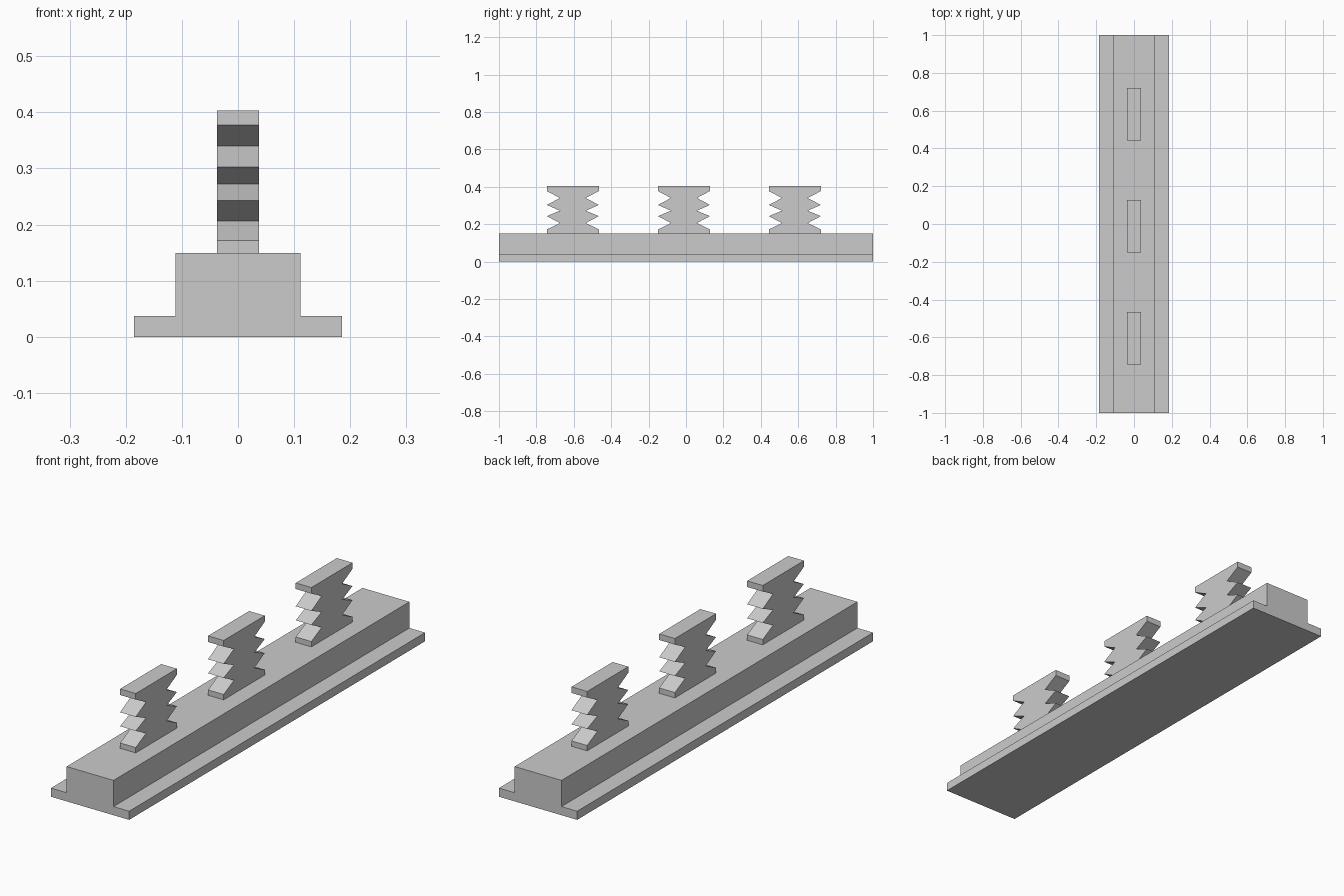
import bpy
import bmesh
from mathutils import Vector

if "Cube" in bpy.data.objects:
    bpy.data.objects.remove(bpy.data.objects["Cube"], do_unlink=True)

GREY = (0.6, 0.6, 0.6, 1.0)
grey = bpy.data.materials.new("light_grey")
grey.use_nodes = True
grey.diffuse_color = GREY
grey.node_tree.nodes["Principled BSDF"].inputs["Base Color"].default_value = GREY


def extrude_profile(name, half_profile, axis, length, location=(0, 0, 0)):
    """Mirror a half outline (offset, z) and extrude it along axis, centred."""
    outline = half_profile + [(-a, z) for a, z in reversed(half_profile)]
    sweep = Vector((length, 0, 0)) if axis == "x" else Vector((0, length, 0))
    bm = bmesh.new()
    verts = []
    for a, z in outline:
        point = Vector((0, a, z)) if axis == "x" else Vector((a, 0, z))
        verts.append(bm.verts.new(point - sweep / 2))
    cap = bm.faces.new(verts)
    result = bmesh.ops.extrude_face_region(bm, geom=[cap], use_keep_orig=True)
    moved = [g for g in result["geom"] if isinstance(g, bmesh.types.BMVert)]
    bmesh.ops.translate(bm, verts=moved, vec=sweep)
    bmesh.ops.recalc_face_normals(bm, faces=bm.faces)
    mesh = bpy.data.meshes.new(name)
    bm.to_mesh(mesh)
    bm.free()
    mesh.materials.append(grey)
    obj = bpy.data.objects.new(name, mesh)
    obj.location = location
    bpy.context.collection.objects.link(obj)
    return obj


# Stepped rail
BASE_TOP = 0.149
extrude_profile("stepped_base",
                [(0.185, 0), (0.185, 0.037), (0.111, 0.037), (0.111, BASE_TOP)],
                "y", 2.0)

# Notched posts standing along the rail
EDGE, NOTCH = 0.139, 0.069
post_profile = [(EDGE, BASE_TOP), (EDGE, 0.172), (NOTCH, 0.206),
                (EDGE, 0.243), (NOTCH, 0.272), (EDGE, 0.303),
                (NOTCH, 0.34), (EDGE, 0.377), (EDGE, 0.403)]
for label, y in (("front", -0.605), ("middle", -0.011), ("back", 0.582)):
    extrude_profile(label + "_notched_post", post_profile, "x", 0.074, (0, y, 0))
